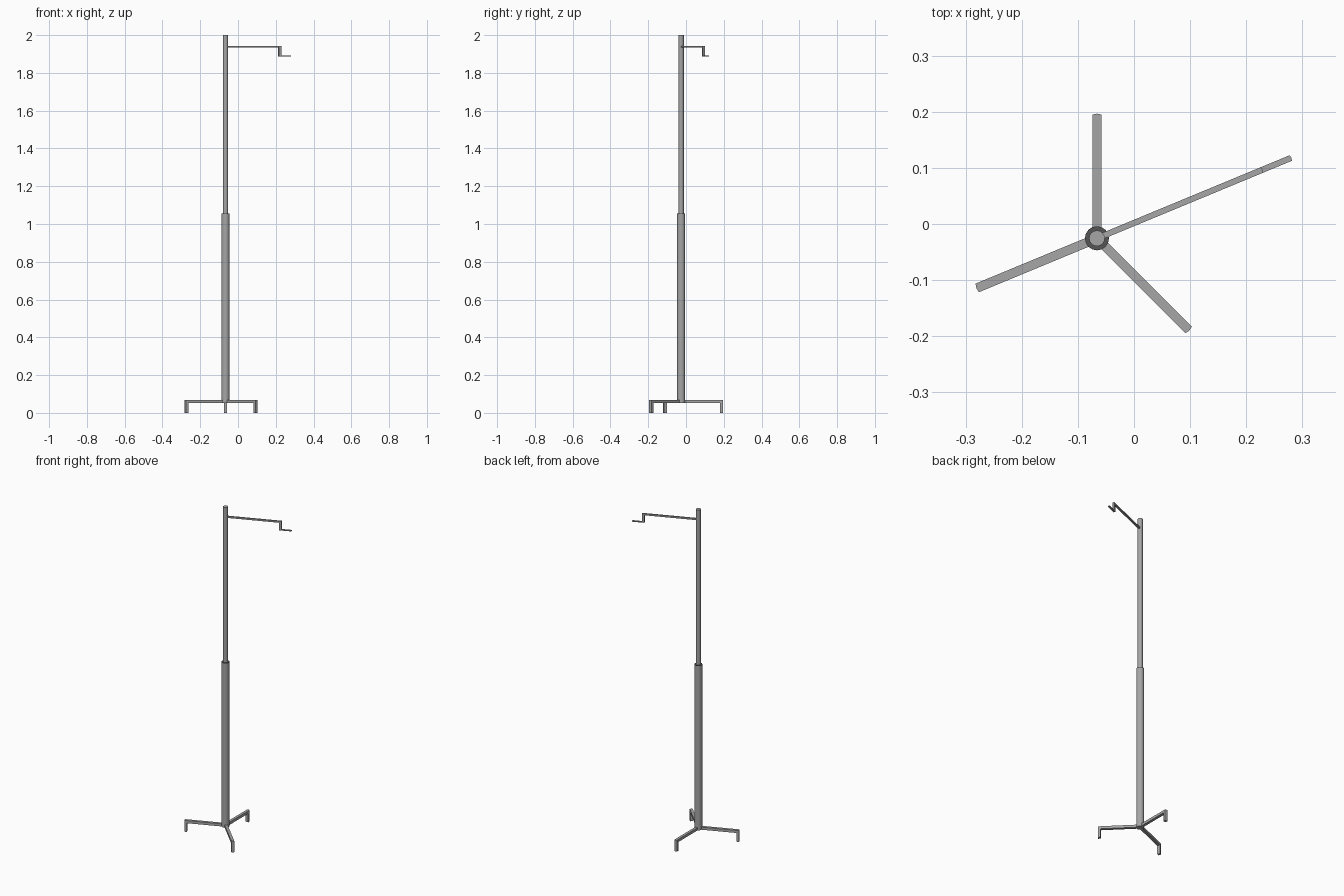
import bpy, bmesh, math
from mathutils import Matrix, Vector

if "Cube" in bpy.data.objects:
    bpy.data.objects.remove(bpy.data.objects["Cube"])

CX, CY = -0.066, -0.0255   # pole axis
SIDES = 16


def material(name, grey):
    mat = bpy.data.materials.new(name)
    mat.diffuse_color = (grey, grey, grey, 1)
    mat.use_nodes = True
    mat.node_tree.nodes["Principled BSDF"].inputs["Base Color"].default_value = mat.diffuse_color
    return mat


METAL = material("dark_metal", 0.38)
RUBBER = material("dark_seal", 0.09)


def finish(bm, name, mat=METAL):
    bmesh.ops.recalc_face_normals(bm, faces=bm.faces[:])
    me = bpy.data.meshes.new(name)
    bm.to_mesh(me)
    bm.free()
    me.materials.append(mat)
    ob = bpy.data.objects.new(name, me)
    bpy.context.collection.objects.link(ob)
    bpy.ops.object.select_all(action='DESELECT')
    ob.select_set(True)
    bpy.context.view_layer.objects.active = ob
    bpy.ops.object.shade_smooth_by_angle(angle=math.radians(30))
    return ob


def lathe(name, profile, mat=METAL):
    """Revolve (radius, z) points round the pole axis and cap both ends."""
    bm = bmesh.new()
    rings = []
    for r, z in profile:
        rings.append([bm.verts.new((CX + r * math.cos(2 * math.pi * i / SIDES),
                                    CY + r * math.sin(2 * math.pi * i / SIDES), z))
                      for i in range(SIDES)])
    for a, b in zip(rings, rings[1:]):
        for i in range(SIDES):
            j = (i + 1) % SIDES
            bm.faces.new((a[i], a[j], b[j], b[i]))
    bm.faces.new(rings[0])
    bm.faces.new(rings[-1])
    return finish(bm, name, mat)


def bracket(name, angle, width, ridge, profile):
    """Side profile (radius, z) given width, with a shallow centre ridge, turned to an angle."""
    rot = Matrix.Rotation(math.radians(angle), 3, 'Z')
    bm = bmesh.new()
    rows = []
    for side, out in ((-0.5, 0), (0, ridge), (0.5, 0)):
        rows.append([bm.verts.new(rot @ Vector((r + out, side * width, z)) + Vector((CX, CY, 0)))
                     for r, z in profile])
    n = len(profile)
    for a, b in zip(rows, rows[1:]):
        for i in range(n):
            j = (i + 1) % n
            bm.faces.new((a[i], a[j], b[j], b[i]))
    bm.faces.new(rows[0])
    bm.faces.new(rows[-1])
    return finish(bm, name)


# Telescoping pole: thick lower tube, thin upper tube, thin dark seal at the step
lathe("lower_pole", [(0.0215, 0.053), (0.0215, 1.054)])
lathe("upper_pole", [(0.014, 1.05), (0.014, 2.0)])
lathe("step_seal", [(0.0215, 1.054), (0.0215, 1.056)], RUBBER)

# Three legs with turned-down feet
for i, (angle, reach) in enumerate(((90, 0.2205), (202.5, 0.231), (315, 0.231))):
    bracket(f"leg_{i + 1}", angle, 0.0165, 0.0016,
            [(0.018, 0.069), (reach, 0.069), (reach, 0.0), (reach - 0.015, 0.0),
             (reach - 0.015, 0.053), (0.018, 0.053)])

# Hanging arm with a dropped hook at its end
bracket("hook_arm", 22.5, 0.0107, 0.001,
        [(0.011, 1.943), (0.318, 1.943), (0.318, 1.893), (0.374, 1.893),
         (0.374, 1.888), (0.304, 1.888), (0.304, 1.934), (0.011, 1.934)])
